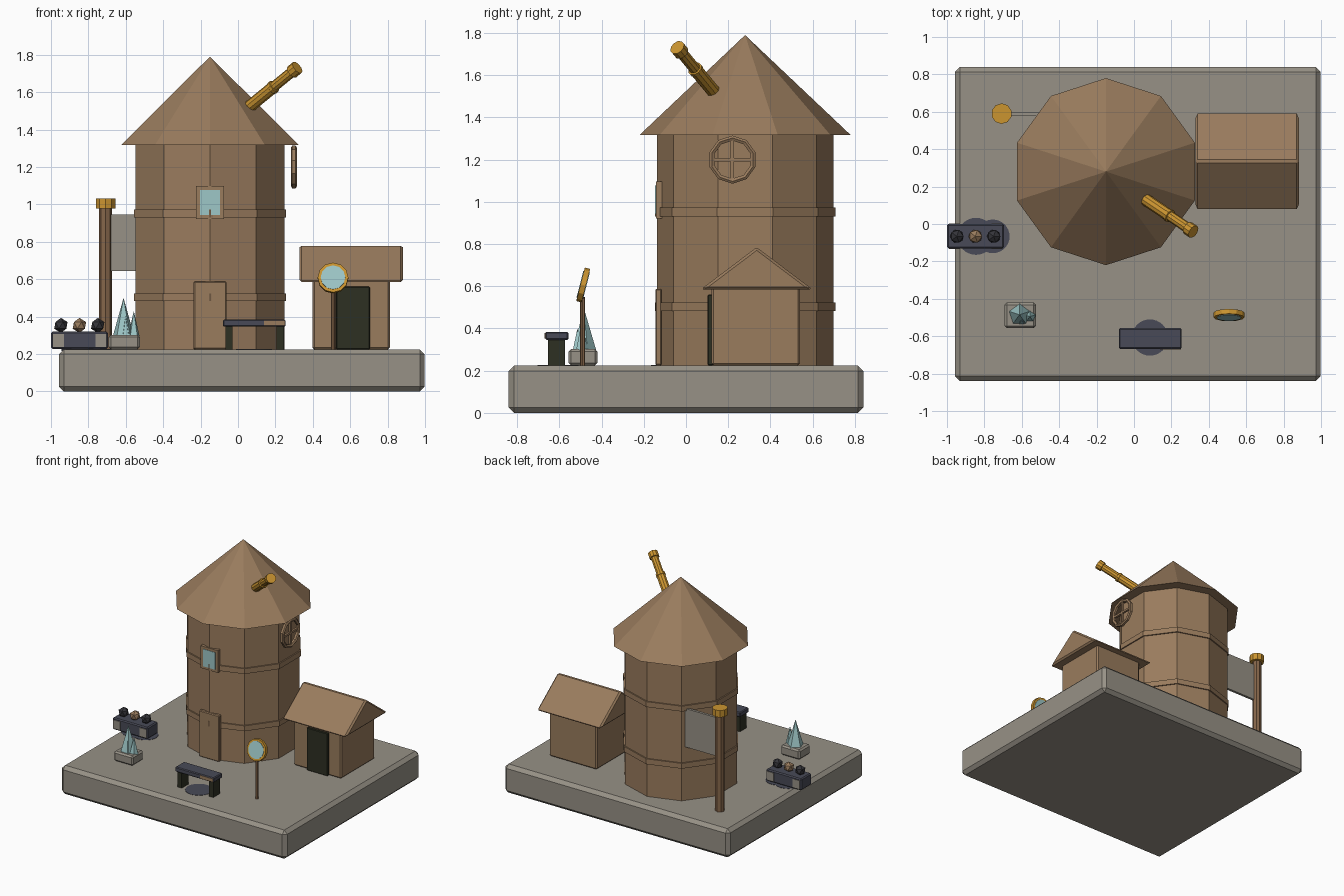
import bpy, bmesh, math
from mathutils import Vector, Matrix

if "Cube" in bpy.data.objects:
    bpy.data.objects.remove(bpy.data.objects["Cube"])

def mat(name, r, g, b):
    m = bpy.data.materials.new(name)
    m.diffuse_color = (r, g, b, 1)
    m.use_nodes = True
    m.node_tree.nodes["Principled BSDF"].inputs["Base Color"].default_value = m.diffuse_color
    return m

BROWN = mat("timber brown", .32, .20, .11)
POST = mat("post brown", .24, .135, .07)
STONE = mat("stone grey", .31, .285, .24)
GOLD = mat("brass gold", .60, .30, .03)
TEAL = mat("pale teal", .34, .57, .57)
SLATE = mat("slate", .065, .068, .095)
DARK = mat("dark opening", .027, .029, .016)
COAL = mat("coal", .035, .035, .042)

def finish(name, bm, m):
    bmesh.ops.recalc_face_normals(bm, faces=bm.faces)
    me = bpy.data.meshes.new(name)
    bm.to_mesh(me)
    bm.free()
    me.materials.append(m)
    o = bpy.data.objects.new(name, me)
    bpy.context.collection.objects.link(o)
    return o

def bevel(o, w):
    if w:
        b = o.modifiers.new("bevel", "BEVEL")
        b.width, b.segments = w, 1
    return o

def box(name, x, y, z, m, w=0.0):
    """Box given as (min, max) ranges."""
    bm = bmesh.new()
    bmesh.ops.create_cube(bm, size=1)
    for v in bm.verts:
        v.co = Vector([r[0] + (c + .5) * (r[1] - r[0]) for c, r in zip(v.co, (x, y, z))])
    return bevel(finish(name, bm, m), w)

def lathe(name, base, tip, profile, m, n=10, spin=math.pi / 2):
    """Faceted solid along base->tip; profile holds (radius, distance)."""
    base, tip = Vector(base), Vector(tip)
    rot = Vector((0, 0, 1)).rotation_difference(tip - base).to_matrix()
    bm = bmesh.new()
    rings = []
    for r, h in profile:
        if r == 0:
            ring = [bm.verts.new(base + rot @ Vector((0, 0, h)))]
        else:
            ring = [bm.verts.new(base + rot @ Vector((r * math.cos(spin + i * math.tau / n),
                    r * math.sin(spin + i * math.tau / n), h))) for i in range(n)]
        rings.append(ring)
    for a, b in zip(rings, rings[1:]):
        for i in range(n):
            j = (i + 1) % n
            if len(b) == 1:
                bm.faces.new((a[i], a[j], b[0]))
            else:
                bm.faces.new((a[i], a[j], b[j], b[i]))
    for ring in (rings[0], rings[-1]):
        if len(ring) > 1:
            bm.faces.new(ring)
    return finish(name, bm, m)

def upright(name, x, y, z0, z1, r0, r1, m, n=10):
    return lathe(name, (x, y, z0), (x, y, z1), [(r0, 0), (r1, z1 - z0)], m, n)

G = .225  # top of the base

# Base slab
box("base_slab", (-.957, .998), (-.84, .84), (0, G), STONE, .026)

# Ten-sided tower with bands and roof
TX, TY = -.15, .28
upright("tower_wall", TX, TY, G, 1.33, .418, .418, BROWN)
for i, z in enumerate((.482, .931)):
    upright(f"tower_band_{i}", TX, TY, z, z + .042, .428, .428, BROWN)
upright("tower_roof", TX, TY, 1.317, 1.79, .5, 0, BROWN)

# Tower door and window
box("tower_door", (-.237, -.062), (-.145, -.115), (G, .588), BROWN, .006)
for i, x in enumerate((-.225, -.1)):
    box(f"window_side_{i}", (x, x + .025), (-.143, -.1), (.922, 1.097), BROWN)
for i, z in enumerate((.922, 1.075)):
    box(f"window_rail_{i}", (-.2, -.1), (-.143, -.1), (z, z + .022), BROWN)
box("window_glass", (-.203, -.097), (-.146, -.11), (.942, 1.077), TEAL)

# Spoked wheel beside the tower
bm = bmesh.new()
N = 10
WC = Vector((.299, .22, 1.2))
rows = []
for i in range(N):
    a = math.pi / 2 + i * math.tau / N
    rows.append([bm.verts.new(WC + Vector((dx, r * math.cos(a), r * math.sin(a))))
                 for r, dx in ((.114, -.009), (.114, .009), (.103, .016), (.09, .009), (.09, -.009), (.103, -.016))])
for i in range(N):
    for k in range(6):
        a, b = rows[i], rows[(i + 1) % N]
        bm.faces.new((a[k], a[(k + 1) % 6], b[(k + 1) % 6], b[k]))
finish("wheel_rim", bm, BROWN)
box("wheel_spoke_flat", (.291, .307), (.12, .32), (1.192, 1.208), BROWN)
box("wheel_spoke_upright", (.291, .307), (.212, .228), (1.1, 1.3), BROWN)

# Telescope through the roof
lathe("telescope", (.07, .125, 1.53), (.315, -.04, 1.73),
      [(.033, -.01), (.033, .16), (.036, .162), (.036, .18), (.028, .182), (.028, .315),
       (.037, .317), (.037, .36)], GOLD, 10)

# Side house: walls, gable roof, doorway
box("house_wall", (.398, .812), (.12, .54), (G, .6), BROWN, .01)
bm = bmesh.new()
ends = [[bm.verts.new((x, y, z)) for y, z in ((.07, .585), (.335, .785), (.6, .585))] for x in (.328, .882)]
for e in ends:
    bm.faces.new(e)
for i in range(3):
    j = (i + 1) % 3
    bm.faces.new((ends[0][i], ends[0][j], ends[1][j], ends[1][i]))
bevel(finish("house_roof", bm, BROWN), .012)
box("house_doorway", (.525, .705), (.103, .13), (G, .56), DARK, .004)

# Banner post
upright("banner_post", -.708, .59, G, .985, .034, .034, POST, 8)
upright("banner_cap", -.708, .59, .978, 1.032, .055, .055, GOLD, 10)
box("banner", (-.69, -.4), (.577, .597), (.645, .947), STONE)

# Ore trough with three lumps
box("trough", (-1.0, -.695), (-.13, 0), (.228, .32), SLATE, .008)
for i, x in enumerate((-.99, -.763)):
    box(f"trough_end_{i}", (x, x + .06), (-.134, .004), (.238, .306), STONE)
for i, x in enumerate((-.947, -.848, -.75)):
    bm = bmesh.new()
    bmesh.ops.create_icosphere(bm, subdivisions=1, radius=.04,
                               matrix=Matrix.Translation((x, -.066, .353)))
    finish(f"ore_lump_{i}", bm, BROWN if i == 1 else COAL)

# Work bench
box("bench_top", (-.08, .255), (-.667, -.557), (.346, .384), SLATE, .006)
for i, x in enumerate((-.068, .207)):
    box(f"bench_leg_{i}", (x, x + .038), (-.655, -.573), (G, .35), DARK)
box("bench_handle", (.14, .25), (-.67, -.664), (.352, .378), BROWN)

# Dark round patches on the ground
upright("bench_patch", .085, -.607, G - .01, G + .002, .097, .097, SLATE, 32)
upright("trough_patch", -.845, -.066, G - .01, G + .002, .099, .099, SLATE, 32)
upright("trough_patch_side", -.755, -.066, G - .01, G + .002, .09, .09, SLATE, 32)

# Crystals on a plinth
box("crystal_plinth", (-.692, -.525), (-.557, -.42), (G, .302), STONE, .012)
for i, (x, y, r, z) in enumerate(((-.612, -.485, .06, .5), (-.557, -.495, .032, .43), (-.6, -.515, .026, .4))):
    upright(f"crystal_{i}", x, y, .295, z, r, 0, TEAL, 5)

# Tilted round mirror on a thin pole
upright("mirror_pole", .508, -.49, G, .55, .012, .012, POST, 8)
C = Vector((.508, -.487, .606))
D = Vector((0, -math.cos(.25), math.sin(.25)))
lathe("mirror_rim", C - D * .013, C + D * .013, [(.082, 0), (.082, .026)], GOLD, 12)
lathe("mirror_glass", C - D * .016, C + D * .016, [(.066, 0), (.066, .032)], TEAL, 12)
